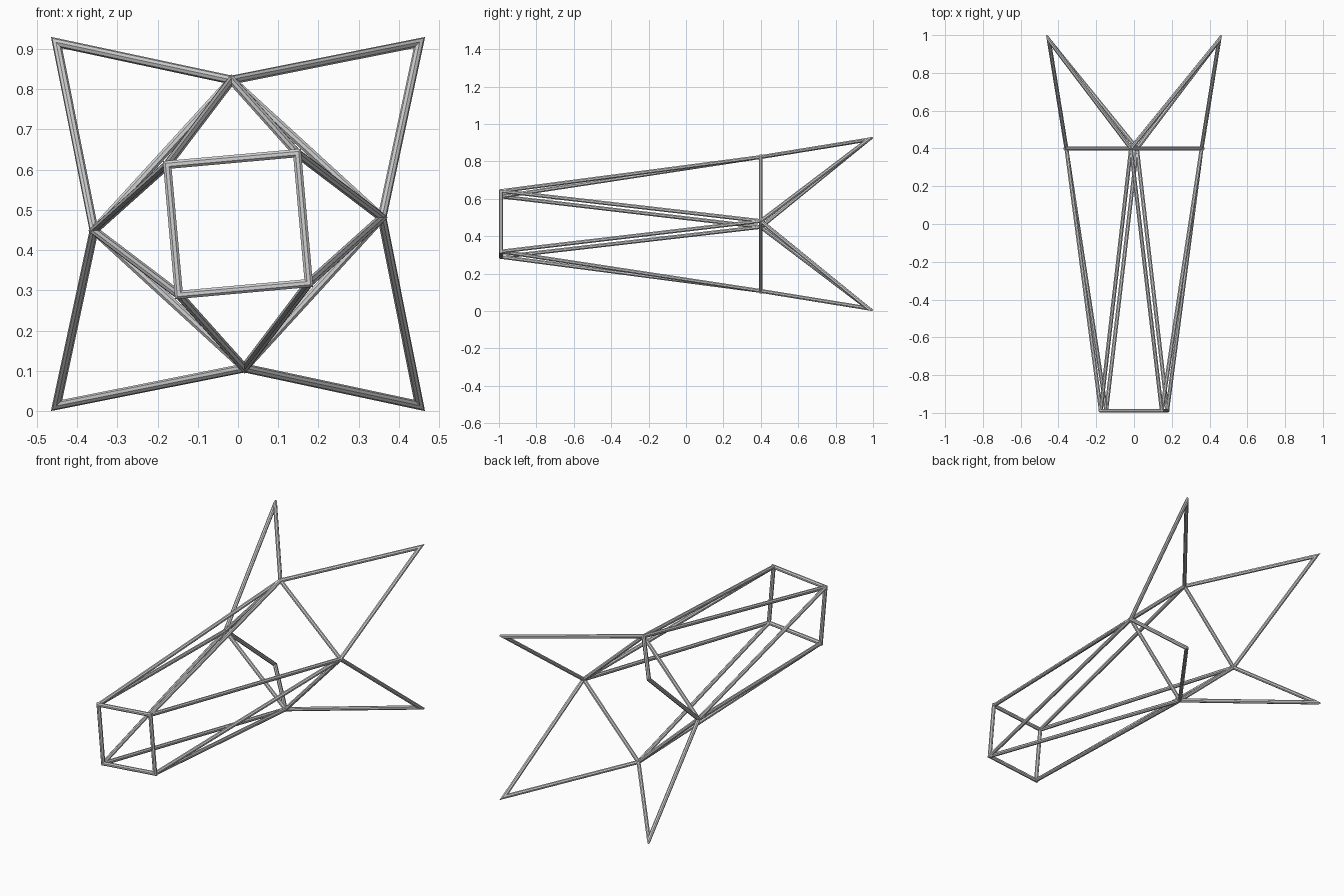
import bpy, bmesh, math
from mathutils import Vector, Matrix

cube = bpy.data.objects.get("Cube")
if cube:
    bpy.data.objects.remove(cube, do_unlink=True)

RADIUS = 0.011
SIDES = 8
CENTRE = Vector((0, 0, 0.465))

steel = bpy.data.materials.new("light grey steel")
steel.use_nodes = True
grey = (0.65, 0.65, 0.65, 1)
steel.diffuse_color = grey
steel.node_tree.nodes["Principled BSDF"].inputs["Base Color"].default_value = grey


def tube(name, points, closed=False):
    """Straight tubes along a flat path, mitred where they meet."""
    count = len(points)
    dirs = [(points[(i + 1) % count] - points[i]).normalized() for i in range(count)]
    if count > 2:
        normal = dirs[0].cross(dirs[1]).normalized()
    else:
        normal = dirs[0].orthogonal().normalized()
    bm = bmesh.new()
    rings = []
    for i, p in enumerate(points):
        after = dirs[i] if closed or i < count - 1 else dirs[i - 1]
        before = dirs[i - 1] if closed or i > 0 else after
        side_a, side_b = normal.cross(before), normal.cross(after)
        mitre = (side_a + side_b) / (1 + side_a.dot(side_b))
        ring = []
        for k in range(SIDES):
            a = math.tau * (k + 0.5) / SIDES
            ring.append(bm.verts.new(p + RADIUS * (math.cos(a) * mitre + math.sin(a) * normal)))
        rings.append(ring)
    for i in range(count if closed else count - 1):
        r, s = rings[i], rings[(i + 1) % count]
        for k in range(SIDES):
            j = (k + 1) % SIDES
            bm.faces.new((r[k], r[j], s[j], s[k]))
    if not closed:
        bm.faces.new(rings[0])
        bm.faces.new(rings[-1])
    bmesh.ops.recalc_face_normals(bm, faces=bm.faces)
    mesh = bpy.data.meshes.new(name)
    bm.to_mesh(mesh)
    bm.free()
    mesh.materials.append(steel)
    obj = bpy.data.objects.new(name, mesh)
    bpy.context.collection.objects.link(obj)


def quarter_turns(x, y, z):
    """Four copies of a joint, turned about the long axis."""
    return [CENTRE + Matrix.Rotation(math.pi / 2 * i, 3, 'Y') @ Vector((x, y, z)) for i in range(4)]


# Joints, going round from the top
front = quarter_turns(0.147, -0.989, 0.176)
middle = quarter_turns(-0.016, 0.4, 0.358)
tips = quarter_turns(0.451, 0.974, 0.451)

# Square frames
tube("front_frame", front, closed=True)
tube("middle_frame", middle, closed=True)

# Long body struts and the pointed tail fins
for i in range(4):
    nxt = (i + 1) % 4
    tube(f"body_strut_a_{i + 1}", [front[i], middle[i]])
    tube(f"body_strut_b_{i + 1}", [front[i], middle[nxt]])
    tube(f"tail_fin_{i + 1}", [middle[i], tips[i], middle[nxt]])
